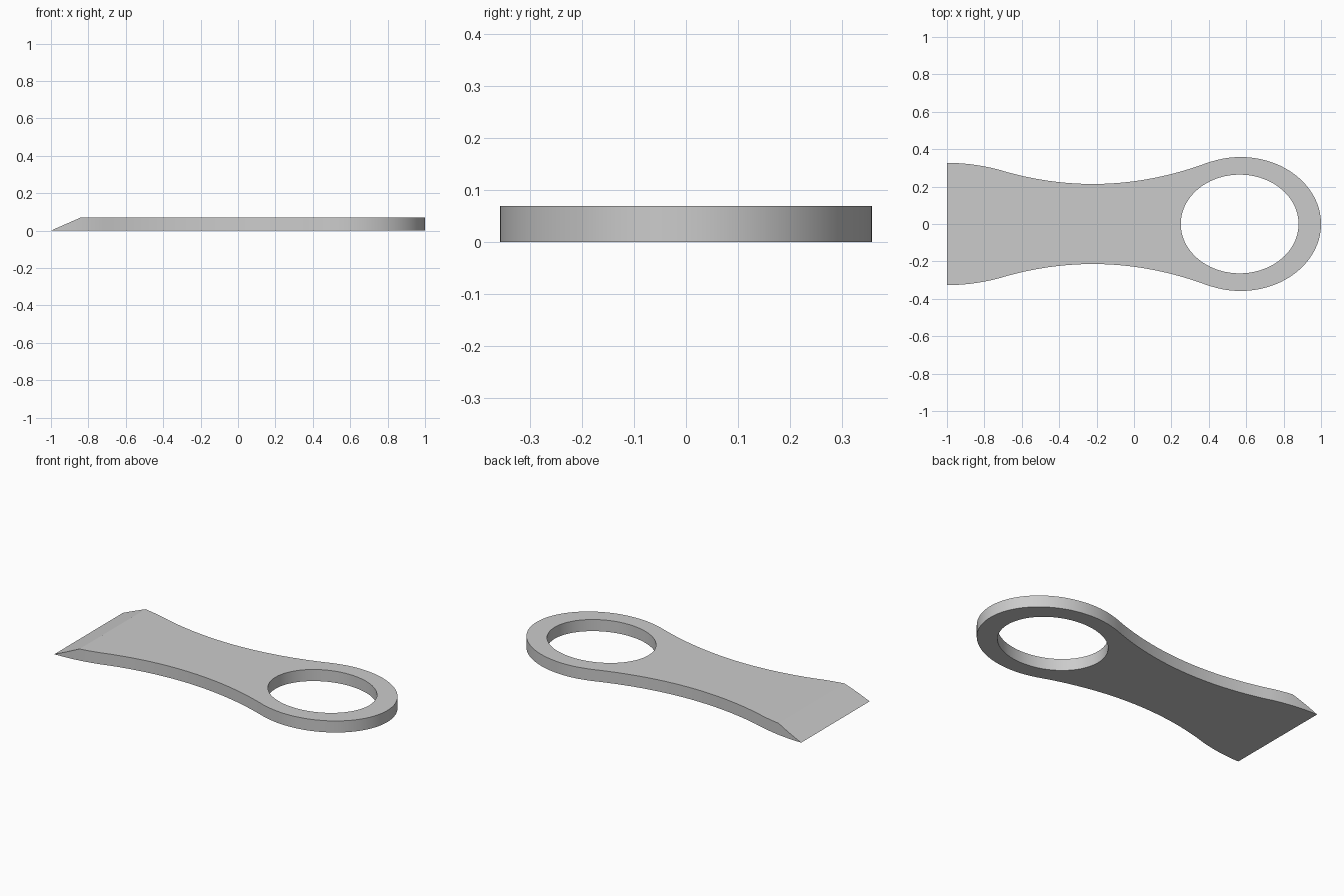
import bpy, bmesh, math

if "Cube" in bpy.data.objects:
    bpy.data.objects.remove(bpy.data.objects["Cube"])

THICK = 0.07
CREASE = -0.84          # where the wedge-shaped tip begins
RING_X = 0.57


def half_width(x):
    """Half width of the handle: flared tip blending into a narrow waist."""
    if x < -0.7:
        return 0.327 - 0.475 * (x + 1) ** 2
    return 0.214 + 0.302 * (x + 0.22) ** 2


def ellipse(cx, a, b, start, end, n):
    return [(cx + a * math.cos(start + (end - start) * i / n),
             b * math.sin(start + (end - start) * i / n)) for i in range(n)]


def edge_loop(verts):
    return [bm.edges.get((a, b)) or bm.edges.new((a, b))
            for a, b in zip(verts, verts[1:] + verts[:1])]


bm = bmesh.new()

# Outline: lower edge, round head, mirrored upper edge
tip_x = [-1 + 0.04 * i for i in range(5)]
body_x = [CREASE + (0.4 - CREASE) * i / 40 for i in range(1, 41)]
ang = math.acos((0.4 - RING_X) / 0.43)
head = ellipse(RING_X, 0.43, 0.358, -ang, ang, 64)[1:]


def add(points):
    return [bm.verts.new((x, y, 0)) for x, y in points]


tip_low = add([(x, -half_width(x)) for x in tip_x])
tip_high = add([(x, half_width(x)) for x in reversed(tip_x)])
body = add([(x, -half_width(x)) for x in body_x] + head
           + [(x, half_width(x)) for x in reversed(body_x)])
hole = add(ellipse(0.565, 0.315, 0.264, 0, 2 * math.pi, 72))

# Flat base: tip face, then body face with an oval hole
edges = edge_loop([tip_low[-1]] + body + [tip_high[0]]) + edge_loop(hole)
bmesh.ops.triangle_fill(bm, edges=edges, use_beauty=True)
bm.faces.new(tip_low + tip_high)

# Thicken, sloping the top of the tip down to a sharp edge
ext = bmesh.ops.extrude_face_region(bm, geom=bm.faces[:], use_keep_orig=True)
for v in ext["geom"]:
    if isinstance(v, bmesh.types.BMVert):
        v.co.z = THICK * max(0, min(1, (v.co.x + 1) / (CREASE + 1)))
bmesh.ops.remove_doubles(bm, verts=bm.verts[:], dist=1e-4)
bmesh.ops.recalc_face_normals(bm, faces=bm.faces[:])

mesh = bpy.data.meshes.new("opener_plate")
bm.to_mesh(mesh)
bm.free()
plate = bpy.data.objects.new("opener_plate", mesh)
bpy.context.collection.objects.link(plate)

grey = bpy.data.materials.new("light_grey")
grey.diffuse_color = (0.6, 0.6, 0.6, 1)
grey.use_nodes = True
grey.node_tree.nodes["Principled BSDF"].inputs["Base Color"].default_value = grey.diffuse_color
mesh.materials.append(grey)

bpy.context.view_layer.objects.active = plate
plate.select_set(True)
bpy.ops.object.shade_smooth_by_angle(angle=math.radians(20))
